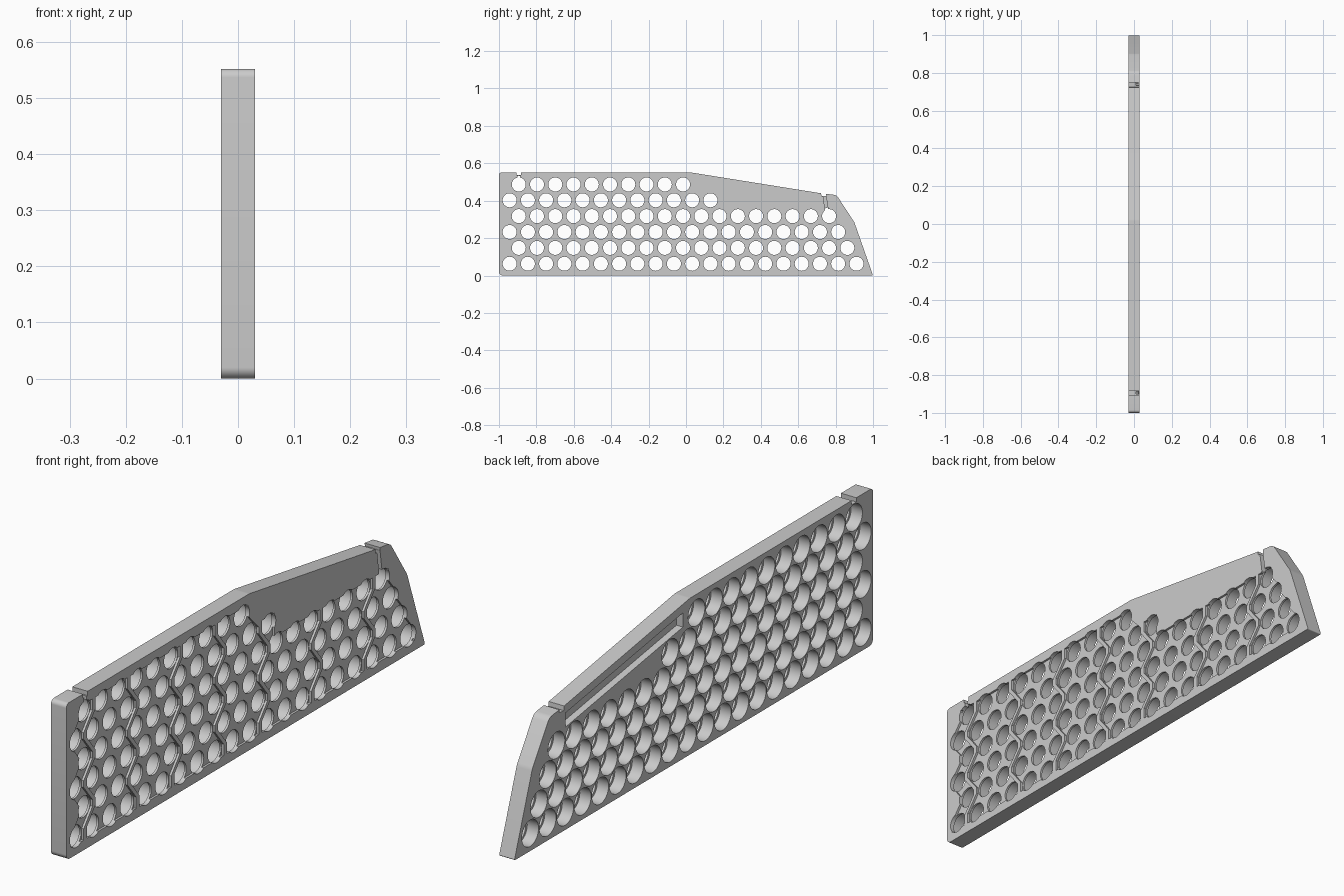
import bpy, bmesh, math
from mathutils import Vector

cube = bpy.data.objects.get("Cube")
if cube:
    bpy.data.objects.remove(cube, do_unlink=True)

HALF = 0.03                      # half of the plate thickness
PITCH, ROW = 0.0976, 0.0848      # hole spacing along and between rows
Y0, Z0 = -0.943, 0.063           # first hole
COUNTS = [20, 19, 19, 18, 12, 10]
RIBS = [(0, 0), (3, 2), (5, 5), (8, 7), (10, 10), (13, 13), (16, 16)]

grey = bpy.data.materials.new("plain grey")
grey.use_nodes = True
grey.diffuse_color = (0.6, 0.6, 0.6, 1)
grey.node_tree.nodes["Principled BSDF"].inputs["Base Color"].default_value = (0.6, 0.6, 0.6, 1)


def hole(row, k):
    return Y0 + PITCH * (k + 0.5 * (row % 2)), Z0 + ROW * row


def prism(bm, pts, x0, x1):
    """Extrude a (y, z) outline from x0 to x1."""
    face = bm.faces.new([bm.verts.new((x0, y, z)) for y, z in pts])
    res = bmesh.ops.extrude_face_region(bm, geom=[face], use_keep_orig=True)
    moved = [g for g in res["geom"] if isinstance(g, bmesh.types.BMVert)]
    bmesh.ops.translate(bm, verts=moved, vec=(x1 - x0, 0, 0))


def rounded(corners, steps=6):
    """Round each (y, z, radius) corner of an outline."""
    out = []
    for i, (y, z, r) in enumerate(corners):
        p = Vector((y, z))
        a = (Vector(corners[i - 1][:2]) - p).normalized()
        b = (Vector(corners[(i + 1) % len(corners)][:2]) - p).normalized()
        if r == 0:
            out.append((y, z))
            continue
        half = a.angle(b) / 2
        centre = p + (a + b).normalized() * r / math.sin(half)
        start = p + a * r / math.tan(half) - centre
        end = p + b * r / math.tan(half) - centre
        for s in range(steps + 1):
            d = start.lerp(end, s / steps).normalized() * r
            out.append(tuple(centre + d))
    return out


def circle(y, z, r, n=32):
    return [(y + r * math.cos(2 * math.pi * i / n), z + r * math.sin(2 * math.pi * i / n))
            for i in range(n)]


def make(name, bm):
    bmesh.ops.recalc_face_normals(bm, faces=bm.faces[:])
    mesh = bpy.data.meshes.new(name)
    bm.to_mesh(mesh)
    bm.free()
    mesh.materials.append(grey)
    obj = bpy.data.objects.new(name, mesh)
    bpy.context.collection.objects.link(obj)
    return obj


# Plate outline
bm = bmesh.new()
prism(bm, rounded([(-1, 0, 0.02), (1, 0, 0.004), (0.9, 0.285, 0.06), (0.805, 0.43, 0.035),
                   (0.72, 0.44, 0), (0.02, 0.552, 0.05), (-1, 0.552, 0.015)]), -HALF, HALF)
plate = make("cell_holder_plate", bm)


def cut(name, shapes):
    """Subtract a list of (outline, x0, x1) prisms from the plate."""
    bm = bmesh.new()
    for pts, x0, x1 in shapes:
        prism(bm, pts, x0, x1)
    cutter = make(name, bm)
    cutter.hide_render = True
    mod = plate.modifiers.new(name, "BOOLEAN")
    mod.object, mod.operation, mod.solver = cutter, "DIFFERENCE", "EXACT"
    bpy.context.view_layer.objects.active = plate
    bpy.ops.object.modifier_apply(modifier=name)
    bpy.data.objects.remove(cutter, do_unlink=True)


# Wide cell sockets from one side, narrower windows through the other
holes = [hole(r, k) for r, n in enumerate(COUNTS) for k in range(n)]
cut("sockets", [(circle(y, z, 0.0465), -0.05, 0.014) for y, z in holes])
cut("windows", [(circle(y, z, 0.0375), -0.04, 0.05) for y, z in holes])

# Shallow strip recesses separated by zigzag ribs
recesses = []
for g in range(len(RIBS) + 1):
    left, right = [], []
    for r, n in enumerate(COUNTS):
        first = RIBS[g - 1][r % 2] + 1 if g else 0
        last = min(RIBS[g][r % 2], n - 1) if g < len(RIBS) else n - 1
        if first > last:
            continue
        y_first, z = hole(r, first)
        y_last = hole(r, last)[0]
        edge = y_last + (0.03 if last == n - 1 else 0.04)
        if right and edge < right[-1][0] - 0.15:
            # Step in where the row above is much shorter
            right[-1][1] += 0.016
            right.append([edge, right[-1][1]])
        low = 0.028 if not left else 0.012
        for dz in (-low, 0.012):
            left.append([y_first - (0.04 if g else 0.03), z + dz])
            right.append([edge, z + dz])
    left[-1][1] = right[-1][1] = left[-1][1] + 0.016
    recesses.append((left + right[::-1], 0.022, 0.05))
cut("strip_recesses", recesses)


def band(y0, z0, y1, z1, w):
    """Outline of a straight band of width w."""
    d = Vector((y1 - y0, z1 - z0)).normalized() * w / 2
    return [(y0 - d.y, z0 + d.x), (y0 + d.y, z0 - d.x), (y1 + d.y, z1 - d.x), (y1 - d.y, z1 + d.x)]


# Notches over the top edge, with wire channels down to the recesses
cut("notches", [(band(-0.894, 0.6, -0.894, 0.537, 0.026), -0.05, 0.05),
                (band(0.73, 0.5, 0.737, 0.425, 0.026), -0.05, 0.05)])
cut("channels", [(band(-0.894, 0.6, -0.894, 0.49, 0.014), 0.01, 0.05),
                 (band(0.73, 0.5, 0.755, 0.33, 0.016), 0.01, 0.05)])

# Long groove under the sloping edge
cut("edge_groove", [([(0.06, 0.515), (0.06, 0.465), (0.715, 0.362), (0.715, 0.412)], -0.05, -0.005)])

bpy.ops.object.select_all(action="DESELECT")
plate.select_set(True)
bpy.context.view_layer.objects.active = plate
bpy.ops.object.shade_smooth_by_angle(angle=math.radians(30))
